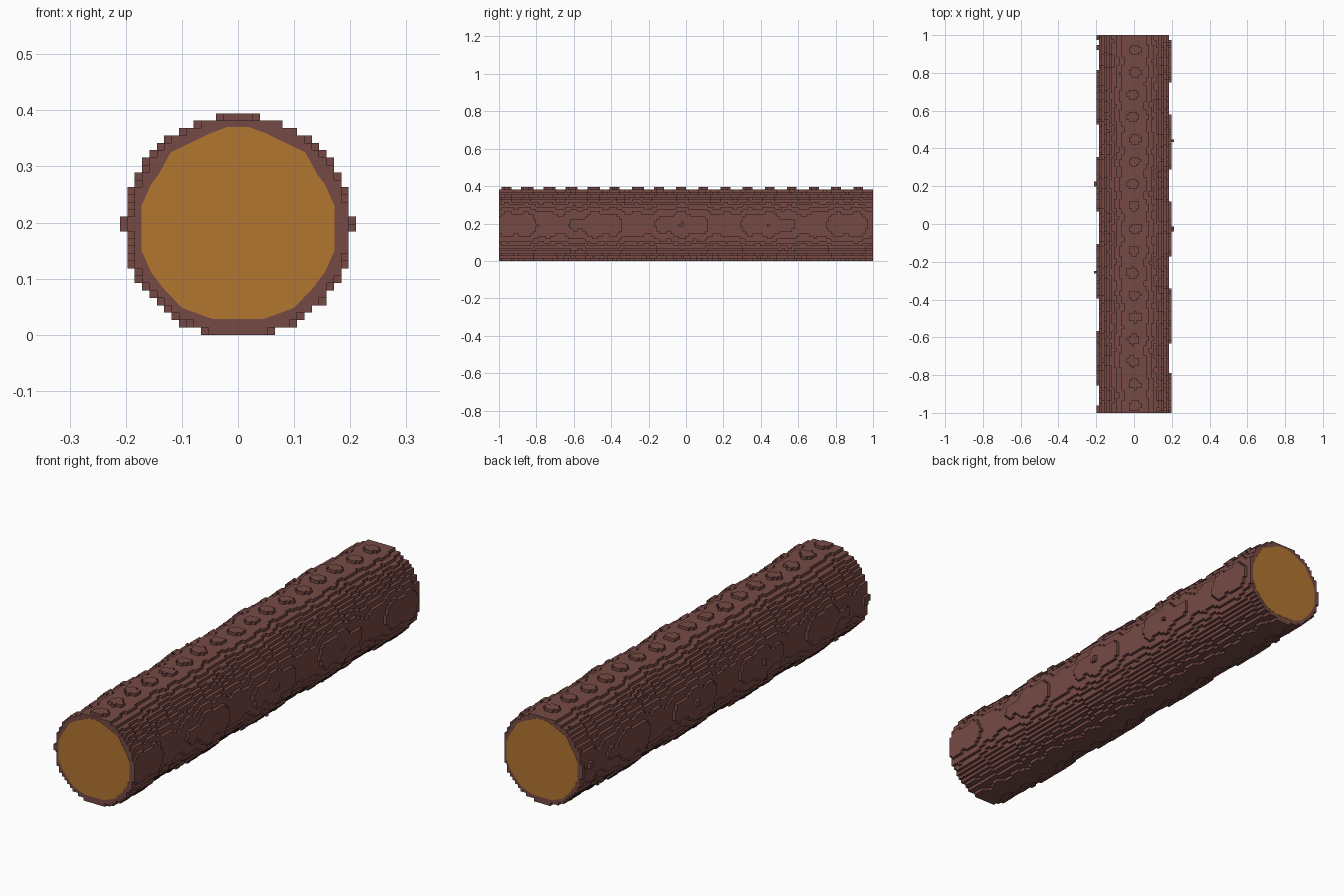
import bpy
import bmesh
import math

if "Cube" in bpy.data.objects:
    bpy.data.objects.remove(bpy.data.objects["Cube"], do_unlink=True)

SLICES = 152             # blocks along the log
V = 2.0 / SLICES         # block size
HALF_W = 16              # blocks on each side of x = 0
ROWS = 30                # blocks in height
CENTRE_Z = 14.5 * V      # log axis


def material(name, colour):
    mat = bpy.data.materials.new(name)
    mat.use_nodes = True
    mat.diffuse_color = (*colour, 1)
    bsdf = mat.node_tree.nodes["Principled BSDF"]
    bsdf.inputs["Base Color"].default_value = (*colour, 1)
    bsdf.inputs["Roughness"].default_value = 0.9
    return mat


def make_object(name, bm, mat):
    mesh = bpy.data.meshes.new(name)
    bmesh.ops.recalc_face_normals(bm, faces=bm.faces[:])
    bm.to_mesh(mesh)
    bm.free()
    mesh.materials.append(mat)
    obj = bpy.data.objects.new(name, mesh)
    bpy.context.collection.objects.link(obj)
    return obj


def radius(cos_a, sin_a, y):
    """Log radius: long swells alternate on the two sides, short ripples all round."""
    swell = 0.0078 * cos_a * math.cos(math.tau * (y + 0.02) / 0.444)
    ripple = 0.003 * math.cos(math.tau * (y + 0.965) / 0.1178)
    return 0.1938 + 0.0032 * sin_a + swell + ripple


# Bark: blocks whose centres lie inside the rippled log
filled = set()
for j in range(SLICES):
    y = (j + 0.5) * V - 1
    for i in range(-HALF_W, HALF_W):
        x = (i + 0.5) * V
        for k in range(ROWS):
            z = (k + 0.5) * V - CENTRE_Z
            d = math.hypot(x, z)
            if d <= radius(x / d, z / d, y):
                filled.add((i, j, k))

bm = bmesh.new()
corners = {}


def corner(p):
    if p not in corners:
        corners[p] = bm.verts.new((p[0] * V, p[1] * V - 1, p[2] * V))
    return corners[p]


# Outer skin only: one square wherever a block meets empty space
for cell in filled:
    for axis in range(3):
        u, w = (axis + 1) % 3, (axis + 2) % 3
        for side in (0, 1):
            neighbour = list(cell)
            neighbour[axis] += 2 * side - 1
            if tuple(neighbour) in filled:
                continue
            quad = []
            for du, dw in ((0, 0), (1, 0), (1, 1), (0, 1)):
                p = list(cell)
                p[axis] += side
                p[u] += du
                p[w] += dw
                quad.append(corner(tuple(p)))
            bm.faces.new(quad if side else quad[::-1])

# Normals are already outward from the winding
bark_mesh = bpy.data.meshes.new("bark")
bm.to_mesh(bark_mesh)
bm.free()
bark_mesh.materials.append(material("bark_brown", (0.181, 0.0685, 0.0595)))
bark = bpy.data.objects.new("bark", bark_mesh)
bpy.context.collection.objects.link(bark)

# Cut wood: a thin plate at each end, mirrored half outline
wood = material("cut_wood", (0.445, 0.181, 0.0296))
half = [(0.02, 0.37), (0.05, 0.359), (0.12, 0.325), (0.142, 0.285), (0.155, 0.268),
        (0.172, 0.23), (0.172, 0.15), (0.155, 0.112), (0.135, 0.085),
        (0.1, 0.048), (0.045, 0.028)]
outline = half + [(-x, z) for x, z in reversed(half)]

for name, y in (("front_cut_face", -1.0), ("back_cut_face", 1.0)):
    bm = bmesh.new()
    out = math.copysign(0.001, y)
    face = bm.faces.new([bm.verts.new((x, y - out, z)) for x, z in outline])
    ext = bmesh.ops.extrude_face_region(bm, geom=[face])
    moved = [g for g in ext["geom"] if isinstance(g, bmesh.types.BMVert)]
    bmesh.ops.translate(bm, verts=moved, vec=(0, 2 * out, 0))
    make_object(name, bm, wood)
